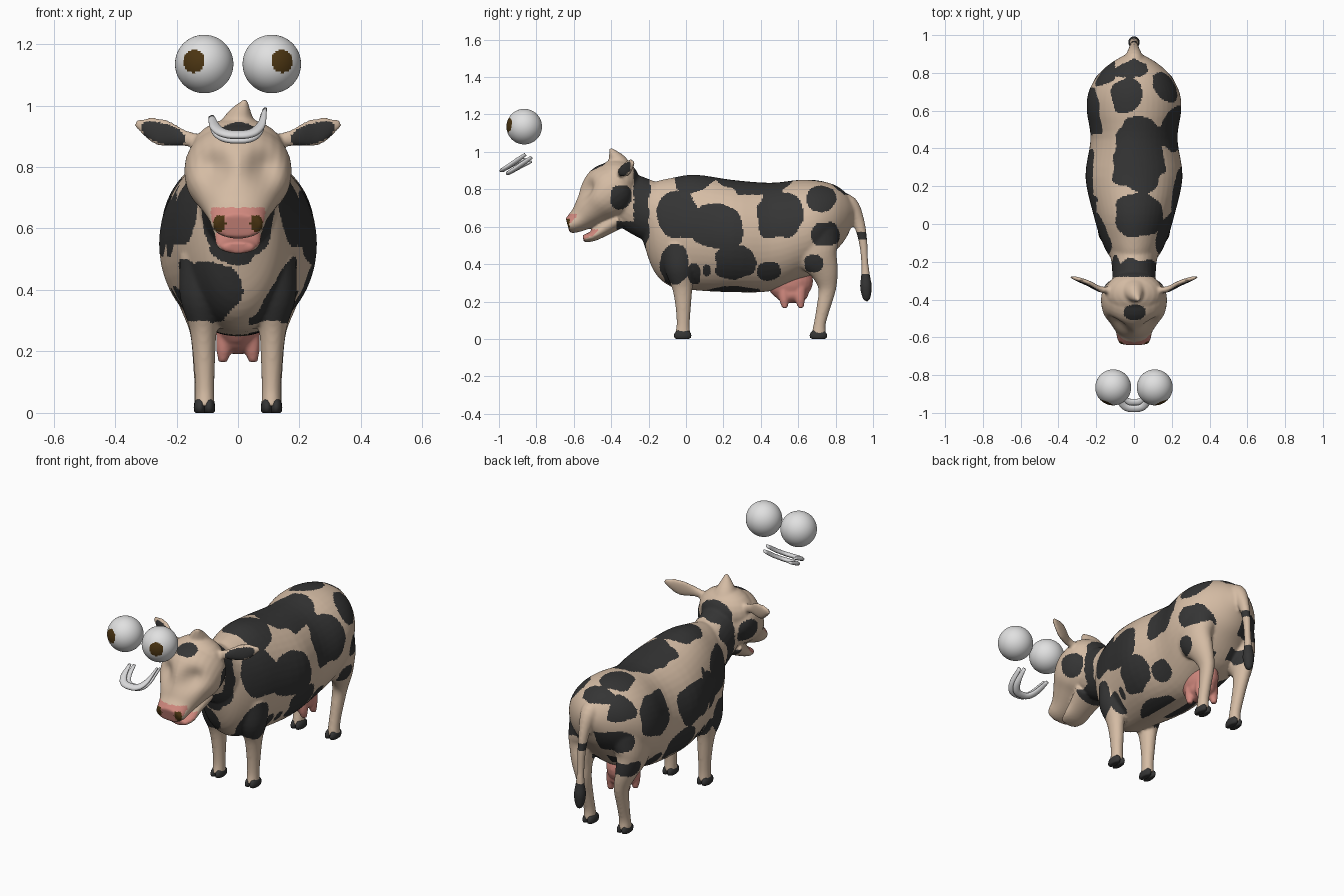
import bpy, bmesh, math
from mathutils import Vector, Matrix, noise

cube = bpy.data.objects.get("Cube")
if cube:
    bpy.data.objects.remove(cube, do_unlink=True)


def material(name, rgb):
    m = bpy.data.materials.new(name)
    m.use_nodes = True
    m.diffuse_color = (*rgb, 1)
    m.node_tree.nodes["Principled BSDF"].inputs["Base Color"].default_value = (*rgb, 1)
    return m


HIDE, DARK, PINK, BROWN, WHITE, TOOTH = range(6)
MATS = [material("beige hide", (.66, .5, .37)), material("dark patch", (.035, .035, .035)),
        material("pink skin", (.64, .25, .21)), material("dark brown", (.07, .035, .006)),
        material("eye white", (.75, .75, .75)), material("tooth white", (.7, .7, .71))]


def paint(mesh, rule):
    """Colour faces by rule(centre, normal)."""
    mesh.materials.clear()
    cols = [rule(p.center, p.normal) for p in mesh.polygons]
    used = sorted(set(cols))
    for c in used:
        mesh.materials.append(MATS[c])
    for p, c in zip(mesh.polygons, cols):
        p.material_index = used.index(c)
        p.use_smooth = True


def finish(name, bm, rule):
    mesh = bpy.data.meshes.new(name)
    bm.to_mesh(mesh)
    bm.free()
    obj = bpy.data.objects.new(name, mesh)
    bpy.context.collection.objects.link(obj)
    paint(mesh, rule)
    return obj


def spline(pts, steps=4):
    """Catmull-Rom through tuples of (x, y, z, r1, r2)."""
    pts = [Vector(p) for p in pts]
    ext = [pts[0] * 2 - pts[1]] + pts + [pts[-1] * 2 - pts[-2]]
    out = []
    for i in range(len(pts) - 1):
        a, b, c, d = ext[i:i + 4]
        for s in range(steps):
            t = s / steps
            out.append(b + (c - a) * (t / 2) + (a * 2 - b * 5 + c * 4 - d) * (t * t / 2)
                       + (b * 3 - a - c * 3 + d) * (t ** 3 / 2))
    return out + [pts[-1]]


def tube(bm, pts, axis=(1, 0, 0), n=28, facing=None):
    """Loft elliptical rings along a path; r1 lies along axis, r2 across it."""
    path = spline(pts)
    rings = []
    for i, p in enumerate(path):
        ahead, behind = path[min(i + 1, len(path) - 1)], path[max(i - 1, 0)]
        tan = Vector(facing) if facing else (ahead.xyz - behind.xyz).normalized()
        side = Vector(axis)
        side = (side - tan * side.dot(tan)).normalized()
        up = tan.cross(side)
        rings.append([bm.verts.new(p.xyz + side * (max(p[3], .003) * math.cos(a))
                                   + up * (max(p[4], .003) * math.sin(a)))
                      for a in (k * math.tau / n for k in range(n))])
    for r, q in zip(rings, rings[1:]):
        for k in range(n):
            bm.faces.new((r[k], r[k - 1], q[k - 1], q[k]))
    bm.faces.new(rings[0])
    bm.faces.new(rings[-1][::-1])
    bmesh.ops.recalc_face_normals(bm, faces=bm.faces)


def ball(bm, loc, size, seg=24):
    m = Matrix.Translation(loc) @ Matrix.Diagonal((*size, 1))
    bmesh.ops.create_uvsphere(bm, u_segments=seg, v_segments=seg // 2, radius=1, matrix=m)


def fuse(name, bm, rule, voxel, smooth, shape=None):
    """Melt overlapping parts into one smooth skin."""
    obj = finish(name, bm, lambda c, n: HIDE)
    rm = obj.modifiers.new("melt", "REMESH")
    rm.mode, rm.voxel_size = "VOXEL", voxel
    sm = obj.modifiers.new("soften", "SMOOTH")
    sm.factor, sm.iterations = .5, smooth
    dg = bpy.context.evaluated_depsgraph_get()
    obj.data = bpy.data.meshes.new_from_object(obj.evaluated_get(dg))
    obj.modifiers.clear()
    if shape:
        for v in obj.data.vertices:
            v.co = shape(v.co)
        obj.data.update()
    paint(obj.data, rule)


# Torso as upright rings of (y, bottom, top, half width)
body = bmesh.new()
torso = [(-.23, .52, .8, .07), (-.17, .36, .838, .13), (-.08, .28, .86, .175), (.05, .26, .878, .215),
         (.25, .25, .85, .257), (.45, .255, .835, .23), (.6, .31, .85, .25), (.7, .36, .848, .24),
         (.79, .46, .825, .19), (.85, .53, .785, .125), (.895, .62, .73, .05)]
tube(body, [(0, y, (lo + hi) / 2, w, (hi - lo) / 2) for y, lo, hi, w in torso], n=48, facing=(0, 1, 0))


def mid_tube(rows):
    tube(body, [(0, *r) for r in rows])


# Neck, head with muzzle, lower jaw, tail
mid_tube([(-.08, .66, .15, .18), (-.2, .69, .12, .158), (-.3, .74, .115, .145), (-.37, .78, .12, .13)])
mid_tube([(-.3, .84, .11, .08), (-.34, .82, .16, .13), (-.4, .79, .175, .155), (-.46, .74, .165, .138),
          (-.51, .69, .13, .1), (-.56, .645, .1, .07), (-.605, .617, .089, .053), (-.633, .608, .078, .04)])
mid_tube([(-.36, .64, .1, .05), (-.44, .59, .08, .042), (-.5, .549, .072, .028), (-.55, .537, .052, .019)])
mid_tube([(.8, .72, .07, .07), (.87, .71, .05, .055), (.92, .63, .03, .034), (.945, .53, .022, .024),
          (.955, .42, .019, .019), (.96, .34, .024, .024), (.962, .28, .032, .032), (.965, .22, .022, .022),
          (.965, .2, .008, .008)])
# Crown and tuft
ball(body, (0, -.37, .845), (.155, .12, .115))
tube(body, [(0, -.345, .89, .085, .07), (.005, -.37, .955, .05, .048), (.025, -.405, 1.02, .006, .006)])

# Legs and ears on both sides
for s in (1, -1):
    tube(body, [(s * .1, -.03, .5, .09, .1), (s * .115, -.03, .38, .075, .085), (s * .113, -.02, .28, .046, .056),
                (s * .11, -.015, .18, .036, .042), (s * .108, -.015, .08, .031, .035),
                (s * .108, -.018, .02, .032, .042)])
    tube(body, [(s * .13, .68, .55, .1, .14), (s * .15, .7, .45, .075, .115), (s * .14, .74, .36, .052, .075),
                (s * .12, .755, .27, .038, .048), (s * .115, .735, .17, .032, .037),
                (s * .112, .715, .08, .03, .032), (s * .112, .71, .02, .032, .04)])
    tube(body, [(s * .13, -.35, .885, .018, .022), (s * .18, -.345, .895, .016, .028), (s * .24, -.315, .91, .014, .045),
                (s * .29, -.295, .928, .012, .036), (s * .335, -.28, .942, .008, .01)], axis=(0, 1, 0))


def eye_sockets(co):
    if co.y > -.36:
        return co
    d = ((abs(co.x) - .085) / .055) ** 2 + ((co.z - .8) / .055) ** 2
    return co + Vector((0, .045, 0)) * (math.exp(-d) * min(1, (-.36 - co.y) / .06))


# Hide patches: (y, z, half length, half height) on the flanks, (x, y, ...) on the back
FLANK = [(-.05, .66, .11, .12), (.175, .61, .135, .11), (.5, .66, .13, .12), (.72, .75, .08, .07),
         (.75, .56, .075, .065), (.68, .4, .05, .045), (.265, .4, .11, .085), (.44, .36, .06, .05),
         (-.06, .4, .075, .11), (.045, .35, .035, .06), (.11, .37, .02, .035), (.25, .25, .14, .03)]
BACK = [(.02, .05, .12, .115), (.03, .365, .14, .2), (-.04, .68, .08, .09), (-.06, .83, .13, .055)]


def inside(u, v, spot, wob):
    a, b, ra, rb = spot
    return abs((u - a) / ra) ** 2.4 + abs((v - b) / rb) ** 2.4 < 1 + wob


def hide_rule(c, n):
    x, y, z = c
    ax = abs(x)
    wob = .6 * noise.noise(c * 11)
    if y < -.26 and ax > .17 and z > .85:                       # ears
        return DARK if n.y < -.25 and inside(ax, z - .25 * (ax - .24), (.243, .908, .07, .033), 0) else HIDE
    if y < -.585 and .557 < z < .668 and n.y < -.4:             # nose
        return BROWN if inside(ax, z, (.06, .617, .02, .026), 0) else PINK
    if y < -.47 and z < .585 and (n.y < -.3 or n.z > .2):       # mouth
        return PINK
    if y < -.28 and z > .5:                                     # head
        marks = (inside(y, z, (-.35, .76, .055, .06), wob) and ax > .06,
                 inside(x, y, (0, -.47, .06, .04), wob) and z > .84,
                 y > -.37 and z < .63)
        return DARK if any(marks) else HIDE
    if y > .9 and z < .6:                                       # tail
        return DARK if z < .345 or .53 < z < .575 else HIDE
    if y < -.19 + .1 * wob and z > .48 + 5 * x * x:             # neck band
        return DARK
    if n.y < -.35 and y < 0 and inside(x, z, (-.075, .4, .09, .09), wob):
        return DARK                                             # chest
    if z > .77 and n.z > .35 and any(inside(x, y, b, wob) for b in BACK):
        return DARK
    shift = .09 if x < 0 and y > .12 else 0
    if ax > (.1 if z > .7 else .035) and any(inside(y - shift, z, f, wob) for f in FLANK):
        return DARK
    return HIDE


fuse("cow_body", body, hide_rule, .008, 5, eye_sockets)

# Cloven hooves
hooves = bmesh.new()
for s in (1, -1):
    for y in (-.018, .708):
        for toe in (-.015, .015):
            ball(hooves, (s * .109 + toe, y, .018), (.02, .047, .034), 16)
for v in hooves.verts:
    v.co.z = max(v.co.z, 0)
finish("hooves", hooves, lambda c, n: DARK)

# Udder with four short teats
udder = bmesh.new()
ball(udder, (0, .555, .31), (.08, .125, .11))
ball(udder, (0, .565, .24), (.07, .09, .05))
for s in (1, -1):
    for y in (.525, .61):
        tube(udder, [(s * .035, y, .27, .035, .035), (s * .045, y, .21, .027, .027),
                     (s * .05, y + .005, .165, .014, .014)], n=16)
fuse("udder", udder, lambda c, n: PINK, .007, 5)

# Floating eyes with outward-looking irises
for s, name in ((1, "left_eye"), (-1, "right_eye")):
    centre = Vector((s * .11, -.865, 1.135))
    gaze = Vector((s * .036, -.087, .01)).normalized()
    eye = bmesh.new()
    ball(eye, centre, (.095,) * 3, 96)
    finish(name, eye, lambda c, n: BROWN if (c - centre).normalized().dot(gaze) > .917 else WHITE)

# Two curved rows of teeth
for name, y0, z0, w in (("upper_teeth", -.978, .905, .088), ("lower_teeth", -.945, .89, .082)):
    row = bmesh.new()
    pts = []
    for i in range(-4, 5):
        t = i / 4
        r = .02 * (1 - .5 * t ** 4)
        bend = abs(t) ** 2.7
        pts.append((w * math.sin(t * 1.4), y0 + .12 * bend, z0 + (.07 + .012 * t) * bend, r, r * .6))
    tube(row, pts, axis=(0, 1, .5), n=16)
    finish(name, row, lambda c, n: TOOTH)
